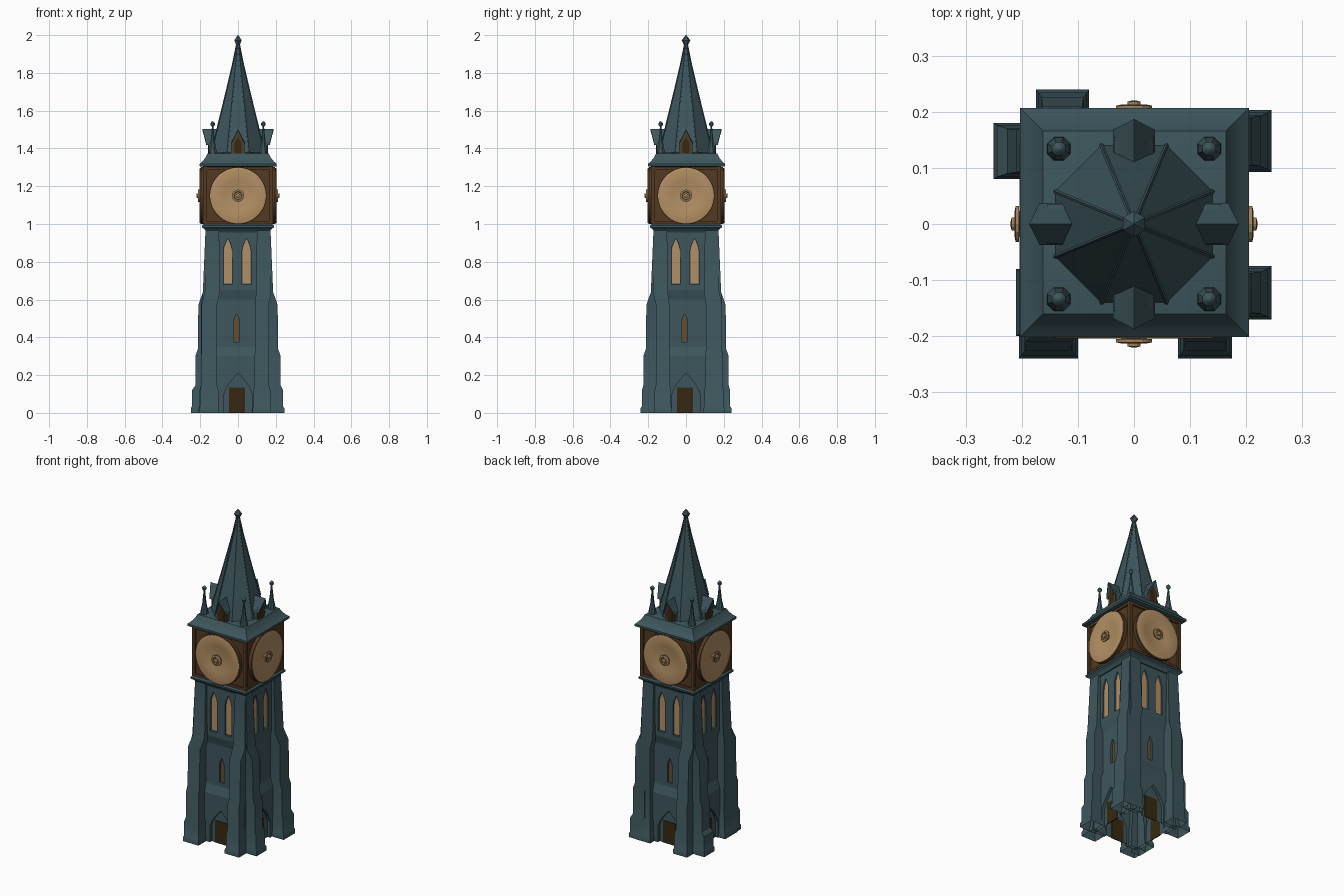
import bpy, bmesh, math
from mathutils import Matrix, Vector

if "Cube" in bpy.data.objects:
    bpy.data.objects.remove(bpy.data.objects["Cube"])


def material(name, rgb):
    m = bpy.data.materials.new(name)
    m.diffuse_color = (*rgb, 1)
    m.use_nodes = True
    m.node_tree.nodes["Principled BSDF"].inputs["Base Color"].default_value = m.diffuse_color
    return m


STONE = material("slate teal stone", (0.047, 0.093, 0.107))
TAN = material("warm tan", (0.45, 0.275, 0.125))
GOLD = material("dull gold", (0.36, 0.22, 0.10))
BROWN = material("clock case brown", (0.088, 0.042, 0.016))
DARK = material("dark door brown", (0.038, 0.022, 0.005))
SLIT = material("slit window brown", (0.14, 0.07, 0.028))


def turn(k):
    return Matrix.Rotation(k * math.pi / 2, 4, 'Z')


def finish(name, bm, mat, matrix=None, smooth=None, open_base=False):
    if matrix:
        bmesh.ops.transform(bm, matrix=matrix, verts=bm.verts)
    bmesh.ops.recalc_face_normals(bm, faces=bm.faces)
    if open_base:
        remove_base(bm)
    me = bpy.data.meshes.new(name)
    bm.to_mesh(me)
    bm.free()
    ob = bpy.data.objects.new(name, me)
    bpy.context.collection.objects.link(ob)
    me.materials.append(mat)
    if smooth:
        bpy.ops.object.select_all(action='DESELECT')
        ob.select_set(True)
        bpy.context.view_layer.objects.active = ob
        bpy.ops.object.shade_smooth_by_angle(angle=math.radians(smooth))
    return ob


def remove_base(bm):
    base = [f for f in bm.faces if all(v.co.z < 0.001 for v in f.verts)]
    bmesh.ops.delete(bm, geom=base, context='FACES')


def loft(name, rings, mat, matrix=None, caps=True, smooth=None, open_base=False):
    bm = bmesh.new()
    vs = [[bm.verts.new(p) for p in r] for r in rings]
    n = len(vs[0])
    for a, b in zip(vs, vs[1:]):
        for i in range(n):
            bm.faces.new((a[i], a[(i + 1) % n], b[(i + 1) % n], b[i]))
    if caps:
        bm.faces.new(vs[0])
        bm.faces.new(vs[-1])
    return finish(name, bm, mat, matrix, smooth, open_base)


def lathe(name, profile, n, mat, matrix=None, caps=True, smooth=None):
    """Profile of (half width across flats, z); flats face the axes."""
    k = 1 / math.cos(math.pi / n)
    ang = [(i + 0.5) * 2 * math.pi / n for i in range(n)]
    rings = [[(r * k * math.cos(a), r * k * math.sin(a), z) for a in ang] for r, z in profile]
    return loft(name, rings, mat, matrix, caps, smooth)


def prism(name, outline, near, far, mat, matrix=None):
    """Outline in x, z, spanning two distances out from the axis toward the front."""
    return loft(name, [[(x, -d, z) for x, z in outline] for d in (near, far)], mat, matrix)


def box(name, x0, x1, d0, d1, z0, z1, mat, matrix=None):
    return prism(name, [(x0, z0), (x1, z0), (x1, z1), (x0, z1)], d0, d1, mat, matrix)


def arch(cx, w, z0, spring, top):
    pts = [(cx - w, z0), (cx + w, z0), (cx + w, spring)]
    for t in (0.35, 0.7):
        pts.append((cx + w * (1 - t ** 1.5), spring + (top - spring) * t))
    pts.append((cx, top))
    for t in (0.7, 0.35):
        pts.append((cx - w * (1 - t ** 1.5), spring + (top - spring) * t))
    return pts + [(cx - w, spring)]


# Tower wall, later opened underneath
wall = lathe("tower_wall", [(0.166, 0), (0.166, 0.30), (0.148, 0.35), (0.148, 0.60),
                            (0.160, 0.65), (0.158, 0.98)], 4, STONE)

# Recesses for doors, slits and paired windows
openings = [("door_arch", arch(0, 0.074, -0.02, 0.10, 0.21), 0.148),
            ("slit", arch(-0.007, 0.016, 0.375, 0.48, 0.525), 0.136),
            ("window_left", arch(-0.054, 0.023, 0.68, 0.86, 0.925), 0.147),
            ("window_right", arch(0.045, 0.023, 0.68, 0.86, 0.925), 0.147)]
for k in range(4):
    for name, outline, depth in openings:
        cut = prism("cutter", outline, depth, 0.3, STONE, turn(k))
        cut.hide_render = True
        mod = wall.modifiers.new("cut", 'BOOLEAN')
        mod.operation, mod.solver, mod.object = 'DIFFERENCE', 'EXACT', cut
        bpy.context.view_layer.objects.active = wall
        bpy.ops.object.modifier_apply(modifier=mod.name)
        bpy.data.objects.remove(cut)
    M = turn(k)
    box("door", -0.048, 0.036, 0.147, 0.152, 0, 0.135, DARK, M)
    prism("slit_glass", arch(-0.007, 0.013, 0.38, 0.48, 0.52), 0.134, 0.139, SLIT, M)
    for cx in (-0.054, 0.045):
        prism("window_glass", arch(cx, 0.021, 0.685, 0.86, 0.92), 0.145, 0.151, TAN, M)
bm = bmesh.new()
bm.from_mesh(wall.data)
remove_base(bm)
bm.to_mesh(wall.data)
bm.free()

# Stepped corner buttresses: (low edge, high edge, base depth) on each side
sides = [[(-0.205, -0.10, 0.24), (0.078, 0.175, 0.24)],
         [(-0.17, -0.075, 0.245), (0.093, 0.203, 0.245)],
         [(-0.20, -0.10, 0.205), (0.08, 0.175, 0.24)],
         [(-0.18, -0.08, 0.25), (0.08, 0.20, 0.21)]]
for k, pair in enumerate(sides):
    for lo, hi, d in pair:
        s = 1 if lo > 0 else -1
        ulo, uhi = sorted((s * 0.096, s * 0.176))
        tlo, thi = sorted((s * 0.100, s * 0.170))
        d2 = min(d - 0.014, 0.226)
        sections = [(0, lo, hi, d), (0.025, lo, hi, d), (0.035, lo + .004, hi - .004, d - .006),
                    (0.12, lo + .004, hi - .004, d - .006), (0.145, lo + .010, hi - .010, d2),
                    (0.30, lo + .010, hi - .010, d2), (0.34, lo + .012, hi - .012, min(d2, 0.212)),
                    (0.57, lo + .012, hi - .012, min(d2, 0.21)), (0.64, ulo, uhi, 0.186),
                    (0.97, tlo, thi, 0.172)]
        loft("buttress", [[(a, -0.145, z), (b, -0.145, z), (b, -dd, z), (a, -dd, z)]
                          for z, a, b, dd in sections], STONE, turn(k), True, 35, True)

# Cornice below the clock stage
lathe("cornice", [(0.165, 0.955), (0.176, 0.972), (0.190, 0.982), (0.190, 0.992), (0.178, 1.002)],
      4, STONE)

# Clock case with corner posts and rails
lathe("clock_case", [(0.172, 0.995), (0.172, 1.31)], 4, BROWN)
for k in range(4):
    M = turn(k)
    box("case_post", 0.164, 0.184, 0.164, 0.184, 1.0, 1.305, BROWN, M)
    for z in (1.0, 1.289):
        box("case_rail", -0.17, 0.17, 0.168, 0.182, z, z + 0.014, BROWN, M)
    # Dished clock face and hub
    F = M @ Matrix.Translation((0, 0, 1.15)) @ Matrix.Rotation(math.pi / 2, 4, 'X')
    lathe("clock_face", [(0.143, 0.170), (0.147, 0.201), (0.140, 0.204), (0.08, 0.193),
                         (0.01, 0.186)], 40, TAN, F, smooth=35)
    lathe("clock_rim", [(0.143, 0.172), (0.151, 0.176), (0.151, 0.196), (0.145, 0.198)],
          40, BROWN, F, caps=False, smooth=35)
    lathe("clock_hub", [(0.014, 0.186), (0.014, 0.204), (0.032, 0.205), (0.032, 0.211),
                        (0.022, 0.213), (0.019, 0.208), (0.012, 0.208), (0.012, 0.218),
                        (0.004, 0.220)], 14, GOLD, F)

# Flared roof skirt
lathe("roof_skirt", [(0.17, 1.302), (0.204, 1.306), (0.204, 1.318), (0.190, 1.330), (0.174, 1.350),
                     (0.163, 1.372), (0.145, 1.378)], 4, STONE,
      Matrix.Translation((0.001, 0.003, 0)), True, 40)

# Octagonal spire, ribs and finial
spire = [(0.143, 1.365), (0.111, 1.50), (0.062, 1.70), (0.027, 1.85), (0.006, 1.955)]
lathe("spire", spire, 8, STONE)
bm = bmesh.new()
for i in range(8):
    a = (i + 0.5) * math.pi / 4
    k = 1 / math.cos(math.pi / 8)
    pts = [Vector((r * k * math.cos(a), r * k * math.sin(a), z)) for r, z in spire]
    for p, q in zip(pts, pts[1:]):
        R = (q - p).to_track_quat('Z', 'Y').to_matrix().to_4x4()
        bmesh.ops.create_cone(bm, cap_ends=True, segments=5, radius1=0.004, radius2=0.004,
                              depth=(q - p).length, matrix=Matrix.Translation((p + q) / 2) @ R)
finish("spire_ribs", bm, STONE)
lathe("finial", [(0.006, 1.94), (0.010, 1.95), (0.020, 1.972), (0.010, 1.988), (0.001, 2.0)],
      6, STONE)

# Dormers with overhanging gabled hoods, and corner pinnacles
for k in range(4):
    M = turn(k)
    prism("dormer_wall", [(-0.036, 1.365), (0.036, 1.365), (0.036, 1.435), (0, 1.49),
                          (-0.036, 1.435)], 0.08, 0.154, STONE, M)
    prism("dormer_opening", arch(0, 0.030, 1.372, 1.425, 1.48), 0.15, 0.157, BROWN, M)
    prism("dormer_opening_shadow", arch(0, 0.018, 1.372, 1.42, 1.46), 0.153, 0.159, DARK, M)
    bm = bmesh.new()
    under = [[(s * 0.037, -d, 1.418) for d in (0.10, 0.168)] for s in (-1, 1)]
    hood = []
    for lift in (0, 0.010):
        rf = bm.verts.new((0, -0.187, 1.492 + lift))
        rb = bm.verts.new((0, -0.09, 1.492 + lift))
        (lb, lf), (qb, qf) = [[bm.verts.new((x, y, z + lift)) for x, y, z in e] for e in under]
        bm.faces.new((rf, rb, lb, lf))
        bm.faces.new((rb, rf, qf, qb))
        hood.append((lf, rf, qf, qb, rb, lb))
    for i in range(6):
        j = (i + 1) % 6
        bm.faces.new((hood[0][i], hood[0][j], hood[1][j], hood[1][i]))
    finish("dormer_hood", bm, STONE, M)
    P = Matrix.Translation(M @ Vector((0.134, -0.134, 0)))
    lathe("pinnacle", [(0.022, 1.36), (0.020, 1.39), (0.011, 1.44), (0.004, 1.515), (0.011, 1.523),
                       (0.012, 1.533), (0.007, 1.540), (0.001, 1.545)], 8, STONE, P, True, 40)
